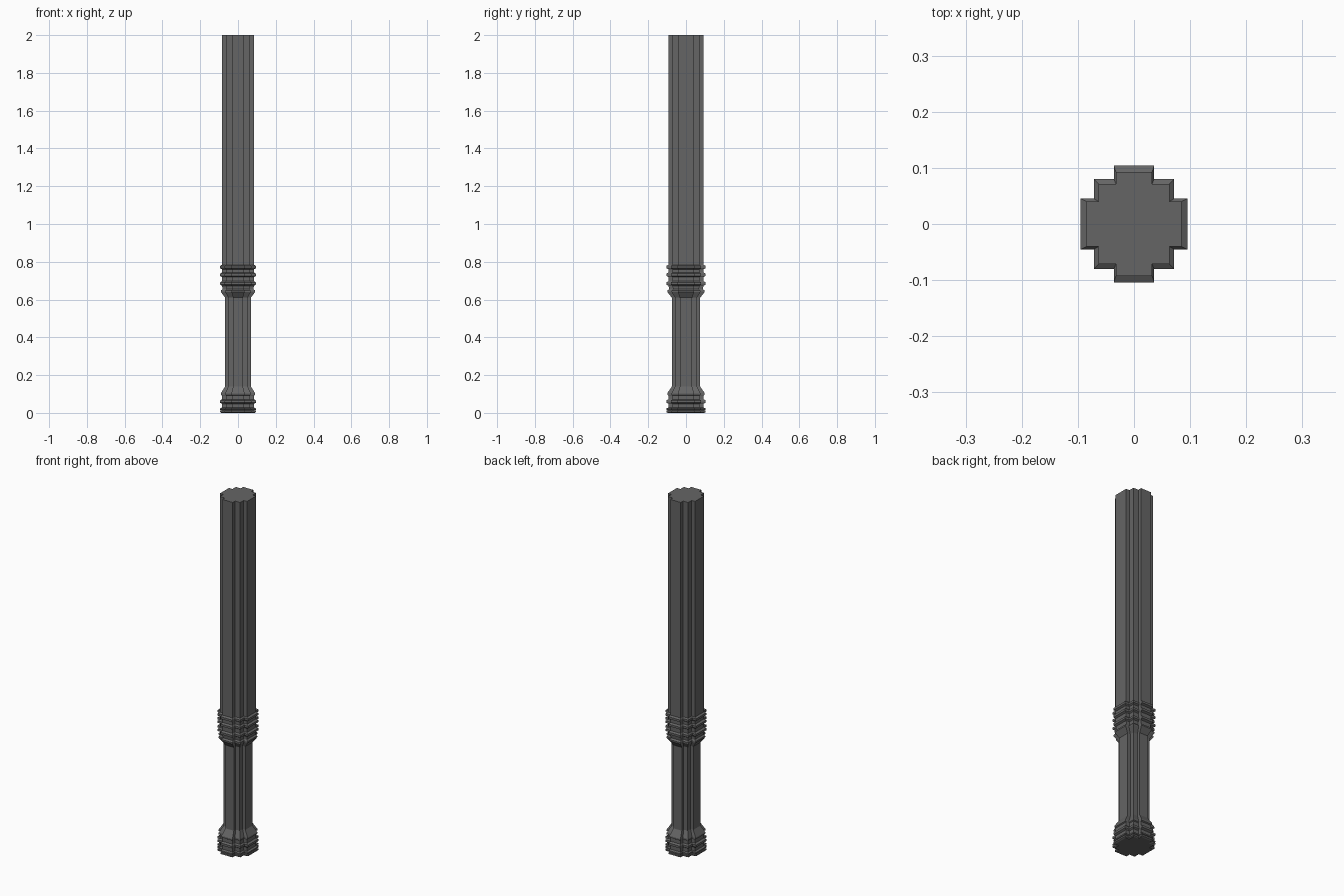
import bpy, bmesh

if "Cube" in bpy.data.objects:
    bpy.data.objects.remove(bpy.data.objects["Cube"])

# one quarter of the stepped cross-section at full size
QUARTER = [(0.095, 0.045), (0.071, 0.045), (0.071, 0.080),
           (0.036, 0.080), (0.036, 0.104)]


def outline():
    q = QUARTER
    return (q + [(-x, y) for x, y in reversed(q)]
            + [(-x, -y) for x, y in q] + [(x, -y) for x, y in reversed(q)])


def loft(name, profile):
    """Stack scaled copies of the outline: profile is (z, scale)."""
    bm = bmesh.new()
    rings = [[bm.verts.new((x * s, y * s, z)) for x, y in outline()]
             for z, s in profile]
    n = len(rings[0])
    for a, b in zip(rings, rings[1:]):
        for i in range(n):
            j = (i + 1) % n
            bm.faces.new((a[i], a[j], b[j], b[i]))
    bm.faces.new(rings[0][::-1])
    bm.faces.new(rings[-1])
    me = bpy.data.meshes.new(name)
    bm.to_mesh(me)
    bm.free()
    ob = bpy.data.objects.new(name, me)
    bpy.context.collection.objects.link(ob)
    mat = bpy.data.materials.get("dark") or bpy.data.materials.new("dark")
    mat.diffuse_color = (0.13, 0.13, 0.13, 1)
    mat.use_nodes = True
    mat.node_tree.nodes["Principled BSDF"].inputs["Base Color"].default_value = mat.diffuse_color
    me.materials.append(mat)


def band(z, w=0.006, base=0.89):
    """Thin raised ring centred at z."""
    return [(z - 2 * w, base), (z - w, 1.0), (z + w, 1.0), (z + 2 * w, base)]


# pommel rings, flared grip, collar rings and blade in one continuous body
profile = [(0.0, 0.92), (0.004, 1.0), (0.012, 1.0), (0.014, 0.93),
           (0.017, 1.0), (0.024, 1.0), (0.028, 0.89)]
profile += band(0.06)
profile += [(0.092, 0.89), (0.096, 0.95), (0.105, 0.95), (0.14, 0.72),
            (0.61, 0.72), (0.64, 0.95), (0.648, 0.95), (0.655, 0.86)]
profile += band(0.685) + band(0.731) + band(0.772)
profile += [(2.0, 0.89)]
loft("stepped_staff", profile)
